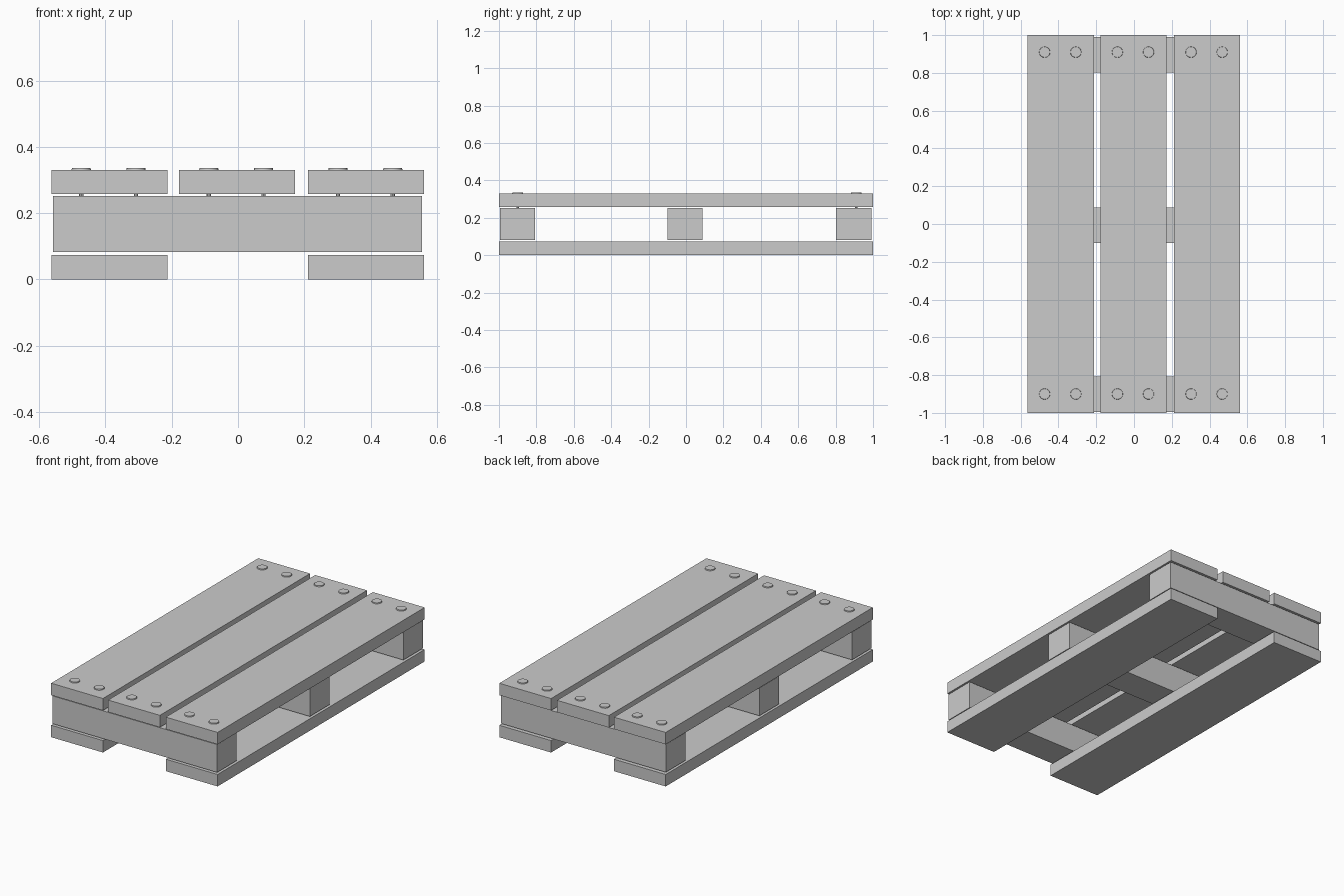
import bpy

if "Cube" in bpy.data.objects:
    bpy.data.objects.remove(bpy.data.objects["Cube"])


def box(name, x0, x1, y0, y1, z0, z1):
    bpy.ops.mesh.primitive_cube_add(size=1)
    ob = bpy.context.object
    ob.name = name
    ob.location = ((x0 + x1) / 2, (y0 + y1) / 2, (z0 + z1) / 2)
    ob.scale = (x1 - x0, y1 - y0, z1 - z0)
    bpy.ops.object.transform_apply(location=False, rotation=False, scale=True)
    return ob


def cone(name, x, y, z0, z1, r0, r1, sides):
    bpy.ops.mesh.primitive_cone_add(vertices=sides, radius1=r0, radius2=r1,
                                    depth=z1 - z0, location=(x, y, (z0 + z1) / 2))
    bpy.context.object.name = name
    bpy.ops.object.shade_smooth_by_angle()


WIDTH = 0.35
LEFT_EDGES = {"left": -0.563, "middle": -0.178, "right": 0.212}

# Deck planks, and runners under the outer two
for side, x in LEFT_EDGES.items():
    box(f"deck_plank_{side}", x, x + WIDTH, -1, 1, 0.257, 0.33)
    if side != "middle":
        box(f"bottom_plank_{side}", x, x + WIDTH, -1, 1, 0, 0.073)

# Cross bearers
for place, y in (("front", -0.995), ("middle", -0.1), ("back", 0.803)):
    box(f"bearer_{place}", -0.558, 0.556, y, y + 0.188, 0.082, 0.252)

# Nails: two at each end of each deck plank
for side, x in LEFT_EDGES.items():
    for end, y in (("front", -0.9), ("back", 0.91)):
        for i, dx in enumerate((0.09, 0.255)):
            label = f"{side}_{end}_{i + 1}"
            cone(f"nail_head_{label}", x + dx, y, 0.327, 0.336, 0.03, 0.028, 16)
            cone(f"nail_shaft_{label}", x + dx, y, 0.2, 0.327, 0.006, 0.007, 8)
